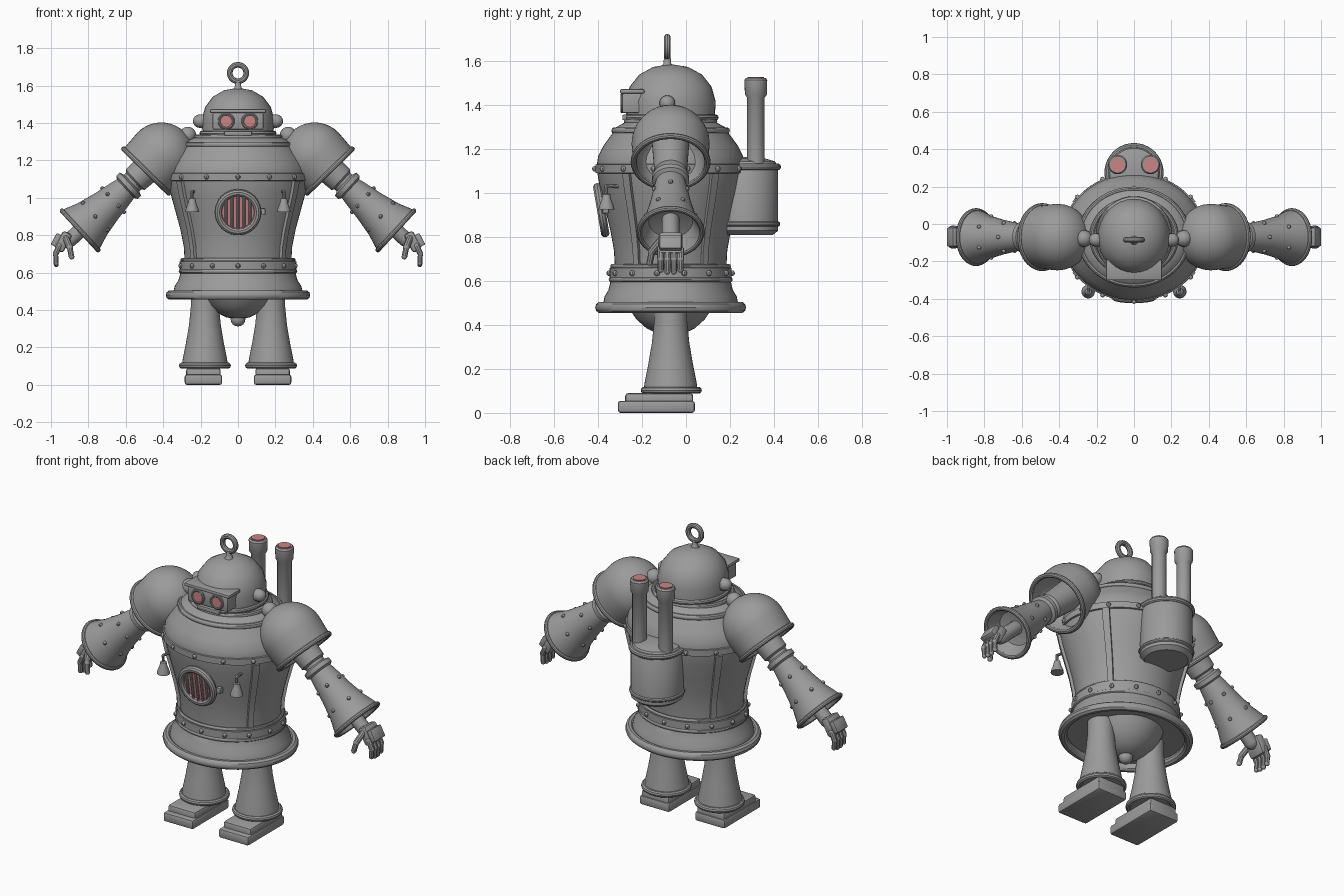
import bpy, bmesh
from math import sin, cos, pi, radians
from mathutils import Vector, Matrix

if "Cube" in bpy.data.objects:
    bpy.data.objects.remove(bpy.data.objects["Cube"])


def material(name, rgb):
    m = bpy.data.materials.new(name)
    m.use_nodes = True
    m.diffuse_color = (*rgb, 1)
    m.node_tree.nodes["Principled BSDF"].inputs["Base Color"].default_value = (*rgb, 1)
    return m


GREY = material("grey metal", (0.33, 0.33, 0.33))
PINK = material("pink glow", (0.62, 0.23, 0.23))
CY = -0.07      # depth of the body axis
OVAL = 0.89     # body depth to width ratio


def finish(name, bm, mat=GREY, angle=35):
    bmesh.ops.remove_doubles(bm, verts=bm.verts, dist=1e-5)
    bmesh.ops.recalc_face_normals(bm, faces=bm.faces)
    mesh = bpy.data.meshes.new(name)
    bm.to_mesh(mesh)
    bm.free()
    mesh.materials.append(mat)
    ob = bpy.data.objects.new(name, mesh)
    bpy.context.collection.objects.link(ob)
    bpy.ops.object.select_all(action='DESELECT')
    ob.select_set(True)
    bpy.context.view_layer.objects.active = ob
    bpy.ops.object.shade_smooth_by_angle(angle=radians(angle))
    return ob


def lathe(name, profile, loc, axis=(0, 0, 1), sy=1, n=40, mat=GREY):
    """Revolve (radius, height) points around an axis."""
    bm = bmesh.new()
    rot = Vector(axis).to_track_quat('Z', 'Y') if axis != (0, 0, 1) else Matrix.Identity(3).to_quaternion()
    rows = []
    for r, h in profile:
        rows.append([bm.verts.new(Vector(loc) + rot @ Vector(
            (r * cos(2 * pi * i / n), sy * r * sin(2 * pi * i / n), h))) for i in range(n)])
    for a, b in zip(rows, rows[1:]):
        for i in range(n):
            j = (i + 1) % n
            bm.faces.new((a[i], a[j], b[j], b[i]))
    return finish(name, bm, mat)


def ring(name, radius, tube, loc, axis=(0, 0, 1), sy=1, n=40):
    circle = [(radius + tube * cos(k * pi / 5), tube * sin(k * pi / 5)) for k in range(11)]
    return lathe(name, circle, loc, axis, sy, n)


def ball(name, r, loc, n=14):
    arc = [(r * sin(k * pi / 8), -r * cos(k * pi / 8)) for k in range(9)]
    return lathe(name, arc, loc, n=n)


def rod(name, p, q, r, n=12, mat=GREY):
    """Round-ended rod between two points."""
    p, q = Vector(p), Vector(q)
    length = (q - p).length
    cap = [(r * sin(k * pi / 8), r * cos(k * pi / 8)) for k in range(5)]
    prof = [(a, -b) for a, b in cap] + [(a, length + b) for a, b in reversed(cap)]
    return lathe(name, prof, p, tuple(q - p), n=n, mat=mat)


def disc(name, r, depth, loc, axis, mat, n=28):
    return lathe(name, [(0, 0), (r, 0), (r, depth), (0, depth)], loc, axis, n=n, mat=mat)


def box(name, size, loc, tilt=0, bevel=0.01):
    bm = bmesh.new()
    bmesh.ops.create_cube(bm, size=1)
    bmesh.ops.scale(bm, vec=size, verts=bm.verts)
    bmesh.ops.bevel(bm, geom=bm.edges[:], offset=bevel, segments=2, affect='EDGES', profile=0.5)
    bm.transform(Matrix.Translation(loc) @ Matrix.Rotation(tilt, 4, 'Y'))
    return finish(name, bm)


def body_point(r, angle, z):
    return Vector((r * cos(angle), CY + OVAL * r * sin(angle), z))


# Torso, skirt and pelvis
torso = [(0.285, 0.66), (0.29, 0.74), (0.308, 0.83), (0.335, 0.93), (0.36, 1.02), (0.375, 1.09),
         (0.378, 1.13), (0.37, 1.17), (0.345, 1.215), (0.3, 1.27), (0.28, 1.3), (0.22, 1.33), (0, 1.33)]
lathe("torso", torso, (0, CY, 0), sy=OVAL, n=56)
lathe("skirt", [(0, 0.52), (0.32, 0.5), (0.345, 0.5), (0.338, 0.53), (0.318, 0.56), (0.305, 0.61),
                (0.28, 0.63)], (0, CY, 0), sy=OVAL, n=56)
lathe("waist_band", [(0.28, 0.605), (0.312, 0.61), (0.312, 0.66), (0.28, 0.668)], (0, CY, 0), sy=OVAL, n=56)
lathe("chest_band", [(0.37, 1.09), (0.385, 1.093), (0.385, 1.13), (0.37, 1.135)], (0, CY, 0), sy=OVAL, n=56)
for nm, r, t, z in (("skirt_rim", 0.36, 0.026, 0.48), ("waist_ring", 0.305, 0.012, 0.607),
                    ("waist_upper_ring", 0.298, 0.01, 0.668), ("collar_ring", 0.288, 0.015, 1.285),
                    ("neck_ring", 0.225, 0.014, 1.325)):
    ring(nm, r, t, (0, CY, z), sy=OVAL, n=56)
lathe("pelvis", [(0.21, 0.52), (0.185, 0.47), (0.155, 0.425), (0.11, 0.385), (0.06, 0.36), (0, 0.352)],
      (0, CY, 0))
ball("pelvis_knob", 0.04, (0, CY, 0.352))

# Band rivets
for nm, r, z, count in (("chest_rivet", 0.387, 1.111, 14), ("waist_rivet", 0.314, 0.636, 14)):
    for k in range(count):
        ball(nm, 0.013, body_point(r, 2 * pi * (k + 0.5) / count, z), n=8)

# Curved ribs down the torso
for deg in (36, 144, 216, 324):
    bm = bmesh.new()
    loops = []
    for r, z in torso[:6]:
        c, w = radians(deg), 0.055
        loops.append([bm.verts.new(body_point(r + off, c + da, z))
                      for off, da in ((-0.01, -w), (0.018, -w), (0.018, w), (-0.01, w))])
    for a, b in zip(loops, loops[1:]):
        for i in range(4):
            bm.faces.new((a[i], a[i - 1], b[i - 1], b[i]))
    bm.faces.new(loops[0])
    bm.faces.new(loops[-1])
    finish("torso_rib", bm)

# Furnace door with bars
door_axis = Vector((0, -1, -0.17)).normalized()
door = Vector((0, -0.374, 0.925))
slope = Vector((0, -0.17, 1)).normalized()
ring("door_frame", 0.105, 0.02, door + door_axis * 0.012, tuple(door_axis))
disc("door_glow", 0.095, 0.014, door, tuple(door_axis), PINK)
for k in range(-2, 3):
    x = k * 0.032
    h = (0.092 ** 2 - x * x) ** 0.5
    mid = door + door_axis * 0.018 + Vector((x, 0, 0))
    rod("door_bar", mid - slope * h, mid + slope * h, 0.008, 8)
box("door_latch", (0.03, 0.03, 0.035), (0.132, -0.365, 0.925), bevel=0.006)

# Head
dome = [(0.19, 1.335), (0.193, 1.42), (0.176, 1.485), (0.135, 1.54), (0.075, 1.575), (0, 1.588)]
lathe("head", dome, (0, CY, 0), sy=1.06, n=32)
ring("head_ring", 0.192, 0.014, (0, CY, 1.345), sy=1.06)
box("visor", (0.27, 0.1, 0.09), (0, -0.24, 1.41), bevel=0.006)
box("visor_brow", (0.3, 0.11, 0.02), (0, -0.245, 1.464), bevel=0.006)
box("mouth", (0.15, 0.05, 0.025), (0, -0.265, 1.345), bevel=0.006)
lathe("loop_stem", [(0.035, 1.57), (0.018, 1.59), (0.015, 1.62)], (0, -0.085, 0), n=16)
ring("head_loop", 0.044, 0.015, (0, -0.085, 1.667), (0, 1, 0))

# Boiler pack with two chimneys
PY = 0.275
lathe("boiler", [(0, 0.81), (0.12, 0.81), (0.145, 0.83), (0.145, 1.12), (0.13, 1.145), (0.08, 1.16), (0, 1.165)],
      (0, PY, 0))
ring("boiler_top_ring", 0.142, 0.016, (0, PY, 1.12))
ring("boiler_bottom_ring", 0.142, 0.012, (0, PY, 0.86))

for s, side in ((1, "left"), (-1, "right")):
    # Eyes and ears
    ring(side + "_eye_ring", 0.037, 0.008, (s * 0.063, -0.291, 1.41), (0, -1, 0), n=24)
    disc(side + "_eye", 0.036, 0.009, (s * 0.063, -0.287, 1.41), (0, -1, 0), PINK)
    rod(side + "_ear", (s * 0.17, -0.085, 1.41), (s * 0.205, -0.085, 1.41), 0.036, 16)

    # Chimney
    lathe(side + "_chimney", [(0.04, 1.12), (0.04, 1.435), (0.05, 1.45), (0.052, 1.515), (0.045, 1.525), (0, 1.525)],
          (s * 0.088, 0.318, 0), n=24)
    disc(side + "_chimney_glow", 0.037, 0.007, (s * 0.088, 0.318, 1.523), (0, 0, 1), PINK)

    # Hanging bell
    lathe(side + "_bell", [(0, 0.925), (0.036, 0.925), (0.034, 0.94), (0.022, 0.97), (0.017, 0.995), (0, 1.002)],
          (s * 0.245, -0.362, 0), n=20)
    rod(side + "_bell_hanger", (s * 0.245, -0.362, 0.99), (s * 0.245, -0.365, 1.035), 0.008, 8)
    rod(side + "_bell_hook", (s * 0.235, -0.29, 1.03), (s * 0.245, -0.365, 1.035), 0.008, 8)

    # Leg and foot
    x = s * 0.177
    lathe(side + "_leg", [(0.075, 0.52), (0.075, 0.42), (0.085, 0.32), (0.102, 0.22), (0.118, 0.14),
                          (0.125, 0.09), (0, 0.085)], (x, -0.07, 0))
    ring(side + "_ankle_ring", 0.123, 0.016, (x, -0.067, 0.103))
    box(side + "_foot_sole", (0.2, 0.35, 0.055), (x + s * 0.008, -0.135, 0.0275), bevel=0.012)
    box(side + "_foot_top", (0.185, 0.31, 0.06), (x + s * 0.008, -0.122, 0.06), bevel=0.014)

    # Shoulder shell
    c = Vector((s * 0.41, CY, 1.225))
    ax = (s * 0.7, 0, -0.714)
    shell = [(0.178 * sin(k * pi / 20), -0.178 * cos(k * pi / 20)) for k in range(11)]
    lathe(side + "_shoulder", shell + [(0.174, 0.06), (0.17, 0.115), (0.155, 0.115), (0.15, 0.02), (0.1, -0.06),
                                       (0, -0.08)], c, ax)
    ring(side + "_shoulder_rim", 0.168, 0.014, c + Vector(ax) * 0.115, ax)
    ball(side + "_shoulder_joint", 0.045, (s * 0.268, -0.078, 1.335), n=20)

    # Arm with flared cuff
    d = Vector((s * 0.736, 0, -0.677))
    lathe(side + "_arm", [(0.085, 0), (0.078, 0.12), (0.074, 0.19), (0.06, 0.2), (0.06, 0.215), (0.084, 0.225),
                          (0.084, 0.25), (0.068, 0.26), (0.076, 0.3), (0.093, 0.4), (0.115, 0.5), (0.14, 0.57),
                          (0.145, 0.592), (0.13, 0.592), (0.1, 0.52), (0, 0.5)], c, tuple(d))
    ring(side + "_cuff_rim", 0.142, 0.013, c + d * 0.59, tuple(d))
    u, v = Vector((s * 0.677, 0, 0.736)), Vector((0, 1, 0))
    for t, r in ((0.35, 0.086), (0.48, 0.111)):
        for k in range(6):
            a = 2 * pi * (k + (0.5 if t > 0.4 else 0)) / 6
            ball(side + "_arm_rivet", 0.011, c + d * t + (u * cos(a) + v * sin(a)) * r, n=8)

    # Hand
    rod(side + "_wrist", c + d * 0.49, c + d * 0.66, 0.04, 16)
    box(side + "_palm", (0.055, 0.11, 0.11), (s * 0.935, CY, 0.765), -s * radians(28), 0.015)
    box(side + "_hand_plate", (0.03, 0.1, 0.07), (s * 0.972, CY, 0.775), -s * radians(28), 0.006)
    for k in range(4):
        y = CY - 0.045 + k * 0.03
        drop = 0.64 + 0.008 * abs(k - 1.5)
        knuckle = (s * 0.975, y, 0.7)
        rod(side + "_finger", (s * 0.955, y, 0.745), knuckle, 0.016, 10)
        rod(side + "_fingertip", knuckle, (s * 0.972, y, drop), 0.014, 10)
    thumb = (s * 0.9, -0.155, 0.735)
    rod(side + "_thumb", (s * 0.92, -0.115, 0.785), thumb, 0.018, 10)
    rod(side + "_thumb_tip", thumb, (s * 0.89, -0.165, 0.685), 0.015, 10)
